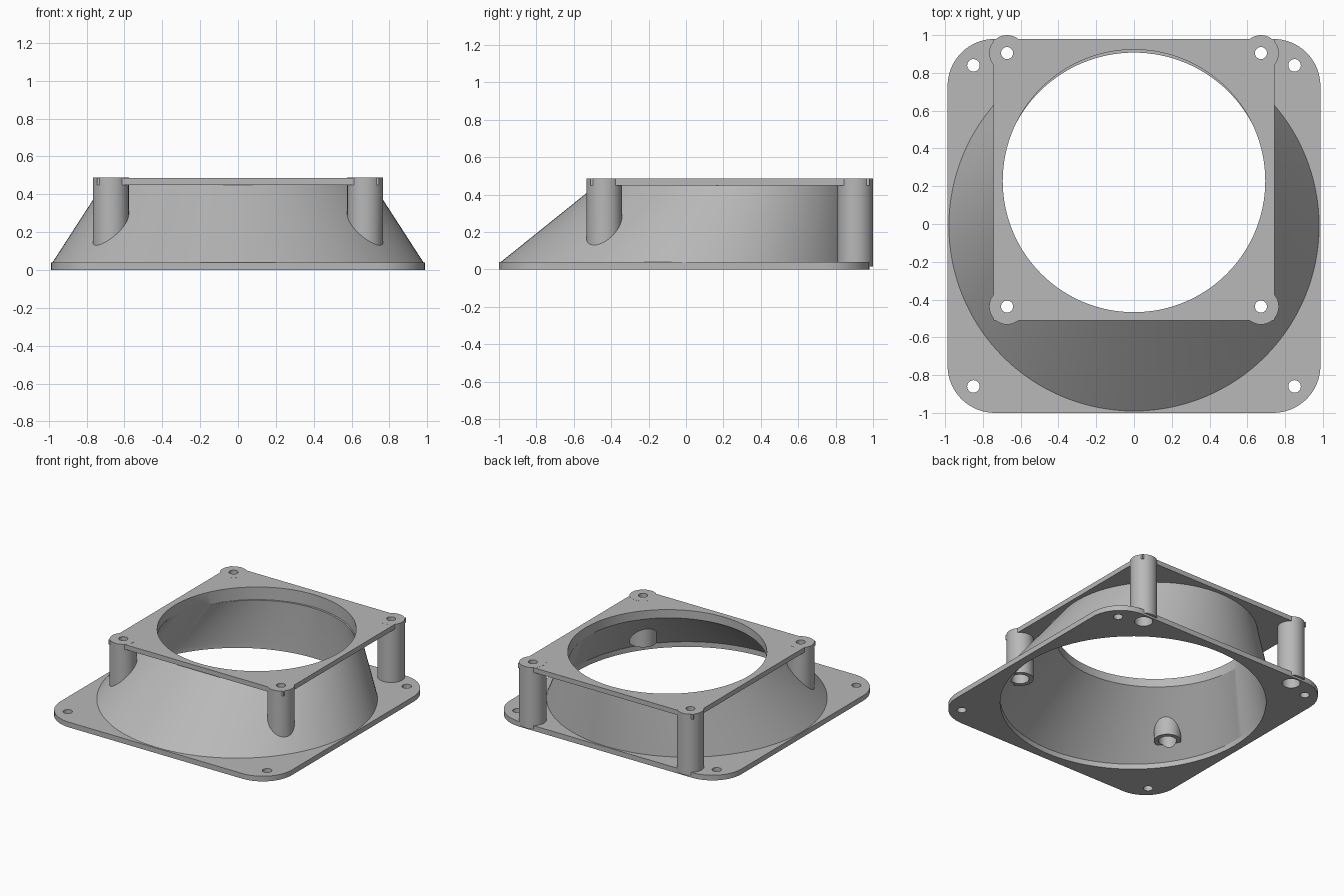
import bpy, bmesh, math

cube = bpy.data.objects.get("Cube")
if cube:
    bpy.data.objects.remove(cube, do_unlink=True)

grey = bpy.data.materials.new("plain grey")
grey.use_nodes = True
GREY = (0.48, 0.48, 0.48, 1)
grey.diffuse_color = GREY
for node in grey.node_tree.nodes:
    if node.type == "BSDF_PRINCIPLED":
        node.inputs["Base Color"].default_value = GREY


def circle(x, y, r, n=128):
    return [(x + r * math.cos(math.tau * i / n), y + r * math.sin(math.tau * i / n)) for i in range(n)]


def rounded_rect(x0, x1, y0, y1, r, n=16):
    centres = [(x1 - r, y1 - r), (x0 + r, y1 - r), (x0 + r, y0 + r), (x1 - r, y0 + r)]
    return [(cx + r * math.cos((k + i / n) * math.pi / 2), cy + r * math.sin((k + i / n) * math.pi / 2))
            for k, (cx, cy) in enumerate(centres) for i in range(n + 1)]


def stack(name, *layers):
    """Closed solid through matching outlines, each given as (z, outline)."""
    bm = bmesh.new()
    rings = [[bm.verts.new((x, y, z)) for x, y in outline] for z, outline in layers]
    count = len(rings[0])
    bm.faces.new(rings[0][::-1])
    bm.faces.new(rings[-1])
    for low, high in zip(rings, rings[1:]):
        for i in range(count):
            j = (i + 1) % count
            bm.faces.new((low[i], low[j], high[j], high[i]))
    bmesh.ops.recalc_face_normals(bm, faces=bm.faces[:])
    mesh = bpy.data.meshes.new(name)
    bm.to_mesh(mesh)
    bm.free()
    mesh.materials.append(grey)
    obj = bpy.data.objects.new(name, mesh)
    bpy.context.collection.objects.link(obj)
    return obj


def combine(body, part, operation):
    """Join or cut a part, then drop the helper."""
    part.hide_render = True
    mod = body.modifiers.new("bool", "BOOLEAN")
    mod.operation, mod.solver, mod.object = operation, "EXACT", part
    bpy.context.view_layer.objects.active = body
    bpy.ops.object.modifier_apply(modifier=mod.name)
    bpy.data.objects.remove(part, do_unlink=True)


def rod(name, x, y, r, z0, z1):
    outline = circle(x, y, r, 40)
    return stack(name, (z0, outline), (z1, outline))


BASE_Y, TOP_Y = -0.01, 0.235
BASE_T, PLATE_Z, TOP = 0.04, 0.45, 0.487

# Base flange
flange = rounded_rect(-0.987, 0.987, -1.0, 0.98, 0.25)
body = stack("duct_adapter", (0, flange), (BASE_T, flange))

# Offset conical shroud
wide, narrow = circle(0, BASE_Y, 0.98), circle(0, TOP_Y, 0.715)
combine(body, stack("shroud", (0.02, wide), (BASE_T, wide), (PLATE_Z, narrow), (0.465, narrow)), "UNION")

# Upper plate
plate = [(-0.745, -0.51), (0.745, -0.51), (0.745, 0.98), (-0.745, 0.98)]
combine(body, stack("upper_plate", (PLATE_Z, plate), (TOP, plate)), "UNION")

# Hollow inside and upper opening
mouth = circle(0, BASE_Y, 0.928)
combine(body, stack("hollow", (-0.1, mouth), (BASE_T, mouth), (0.47, circle(0, 0.247, 0.658))), "DIFFERENCE")
opening = circle(0, TOP_Y - 0.007, 0.695)
combine(body, stack("opening", (0.39, opening), (0.6, opening)), "DIFFERENCE")

# Screw posts, the rear pair reaching the flange
posts = [(s * 0.672, y, z) for s in (-1, 1) for y, z in ((-0.437, 0.13), (0.905, 0.015))]
for x, y, z in posts:
    combine(body, rod("post", x, y, 0.095, z, TOP + 0.0005), "UNION")

# Post bores: wide from below, narrow through the top
for x, y, z in posts:
    combine(body, rod("bore", x, y, 0.063, z - 0.03, 0.435), "DIFFERENCE")
    combine(body, rod("screw_hole", x, y, 0.032, 0.4, 0.6), "DIFFERENCE")

# Flange corner holes
for x in (-0.85, 0.85):
    for y in (-0.86, 0.84):
        combine(body, rod("corner_hole", x, y, 0.033, -0.1, 0.1), "DIFFERENCE")

bpy.ops.object.select_all(action="DESELECT")
body.select_set(True)
bpy.context.view_layer.objects.active = body
bpy.ops.object.shade_smooth_by_angle(angle=math.radians(30))
